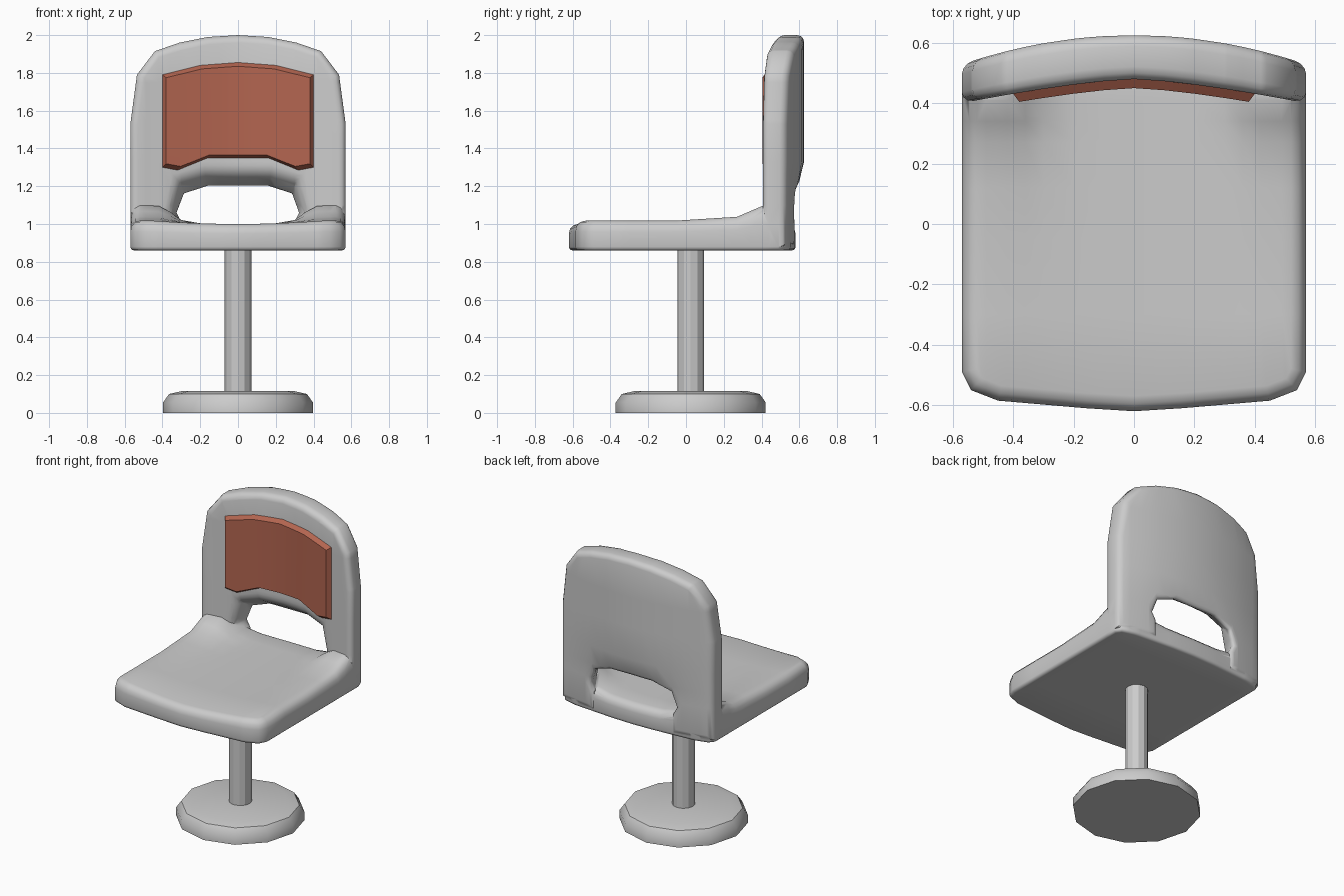
import bpy, bmesh, math

if "Cube" in bpy.data.objects:
    bpy.data.objects.remove(bpy.data.objects["Cube"])

def clamp(v):
    return max(0.0, min(1.0, v))

def mirrored(half):
    """Right half profile (ending on or near x=0) -> full profile, right to left."""
    return half + [(-x, z) for x, z in reversed(half) if x > 1e-6]

def prism(loop_a, loop_b, bevel_a=0, bevel_b=0, segs=3, xs=(), ys=(), zs=()):
    """Solid between two matching loops, cap edges rounded, then sliced for bending."""
    bm = bmesh.new()
    va = [bm.verts.new(p) for p in loop_a]
    vb = [bm.verts.new(p) for p in loop_b]
    n = len(va)
    caps = [bm.faces.new(va), bm.faces.new(vb)]
    for i in range(n):
        j = (i + 1) % n
        bm.faces.new((va[i], va[j], vb[j], vb[i]))
    bmesh.ops.recalc_face_normals(bm, faces=bm.faces[:])
    edges = [list(c.edges) for c in caps]
    for es, w in zip(edges, (bevel_a, bevel_b)):
        if w:
            bmesh.ops.bevel(bm, geom=es, offset=w, segments=segs, profile=0.5, affect='EDGES')
    for axis, cuts in enumerate((xs, ys, zs)):
        for c in cuts:
            co, no = [0, 0, 0], [0, 0, 0]
            co[axis], no[axis] = c, 1
            bmesh.ops.bisect_plane(bm, geom=bm.verts[:] + bm.edges[:] + bm.faces[:],
                                   dist=1e-5, plane_co=co, plane_no=no)
    return bm

def finish(bm, name):
    bmesh.ops.recalc_face_normals(bm, faces=bm.faces[:])
    me = bpy.data.meshes.new(name)
    bm.to_mesh(me)
    bm.free()
    ob = bpy.data.objects.new(name, me)
    bpy.context.collection.objects.link(ob)
    return ob

def select(ob):
    bpy.ops.object.select_all(action='DESELECT')
    ob.select_set(True)
    bpy.context.view_layer.objects.active = ob

def smooth(ob, deg):
    select(ob)
    bpy.ops.object.shade_smooth_by_angle(angle=math.radians(deg))

# Bowed plan curves of the backrest
def front_y(x):
    return 0.48 - 0.08 * (abs(x) / 0.57) ** 1.4

def rear_y(x, z):
    low = 1 - clamp((z - 1.17) / 0.14)
    return 0.625 - 0.06 * (x / 0.45) ** 2 - 0.045 * low * (1 - abs(x) / 0.57)

# Seat: rounded slab, slightly dished, rising into the back at both sides
front = mirrored([(0.57, -0.49), (0.54, -0.55), (0.45, -0.585), (0.16, -0.61), (0, -0.62)])
rear = mirrored([(0.57, 0.49), (0.54, 0.53), (0.45, 0.553), (0.16, 0.575), (0, 0.58)])
plan = front + rear[::-1]
xcuts = [s * v for v in (0.1, 0.2, 0.3, 0.36, 0.42, 0.49) for s in (-1, 1)] + [0]
bm = prism([(x, y, 0.86) for x, y in plan], [(x, y, 1.0) for x, y in plan],
           0.02, 0.05, xs=xcuts, ys=(-0.3, -0.05, 0.12, 0.27, 0.34, 0.41))
for v in bm.verts:
    x, y, z = abs(v.co.x), v.co.y, v.co.z
    rise = 0.018 * clamp(x / 0.45) ** 2
    side = clamp((x - 0.28) / 0.12)
    rise += side * (0.02 * clamp((y + 0.05) / 0.32) + 0.06 * clamp((y - 0.27) / 0.14))
    v.co.z += rise * clamp((z - 0.9) / 0.1)
seat = finish(bm, "seat_shell")

# Backrest: arch profile whose opening flares towards the front
T = 0.14
outer = mirrored([(0.57, 0.88), (0.57, 1.53), (0.535, 1.79), (0.44, 1.915),
                  (0.31, 1.96), (0.16, 1.99), (0, 2.0)])
hole = mirrored([(0.29, 0.88), (0.29, 1.01), (0.315, 1.06), (0.28, 1.15), (0.155, 1.19)])[::-1]
flare = [(x * 1.12, z + (0.08 if z > 1.1 else 0)) for x, z in hole]
bm = prism([(x, 0, z) for x, z in outer + flare], [(x, T, z) for x, z in outer + hole],
           0.04, 0.035, xs=xcuts, zs=(1.1, 1.2, 1.33, 1.55, 1.75))
for v in bm.verts:
    x, y, z = v.co
    f = front_y(x)
    v.co.y = f + (rear_y(x, z) - f) * y / T
back = finish(bm, "backrest")

# Seat and backrest form one moulded shell
mod = seat.modifiers.new("join", 'BOOLEAN')
mod.operation = 'UNION'
mod.solver = 'EXACT'
mod.object = back
select(seat)
bpy.ops.object.modifier_apply(modifier=mod.name)
bpy.data.objects.remove(back)
smooth(seat, 50)

# Coloured back pad with chamfered rim
pad = mirrored([(0.4, 1.3), (0.4, 1.79), (0.2, 1.84), (0, 1.855)])
pad += [(-x, z) for x, z in mirrored([(0.32, 1.285), (0.16, 1.35)])]
inner = [(x * 0.95, 1.57 + (z - 1.57) * 0.93) for x, z in pad]
bm = prism([(x, -0.03, z) for x, z in inner], [(x, -0.008, z) for x, z in pad],
           xs=(-0.3, -0.2, -0.1, 0, 0.1, 0.2, 0.3))
for v in bm.verts:
    if v.co.y > -0.02:
        v.co.y = 0.0
    v.co.y += front_y(v.co.x)
pad_ob = finish(bm, "back_pad")
mat = bpy.data.materials.new("terracotta")
mat.diffuse_color = (0.45, 0.13, 0.08, 1)
mat.use_nodes = True
mat.node_tree.nodes["Principled BSDF"].inputs["Base Color"].default_value = mat.diffuse_color
pad_ob.data.materials.append(mat)
smooth(pad_ob, 25)

# Pole and round foot
def lathe(name, profile, sides, cy, deg):
    bm = bmesh.new()
    rings = [[bm.verts.new((r * math.cos(2 * math.pi * i / sides),
                            cy + r * math.sin(2 * math.pi * i / sides), z))
              for i in range(sides)] for r, z in profile]
    for a, b in zip(rings, rings[1:]):
        for i in range(sides):
            j = (i + 1) % sides
            bm.faces.new((a[i], a[j], b[j], b[i]))
    bm.faces.new(rings[0][::-1])
    bm.faces.new(rings[-1])
    ob = finish(bm, name)
    smooth(ob, deg)

lathe("pole", [(0.071, 0.11), (0.071, 0.87)], 12, 0.025, 25)
lathe("foot", [(0.397, 0), (0.397, 0.055), (0.365, 0.1), (0.3, 0.115)], 12, 0.025, 38)
